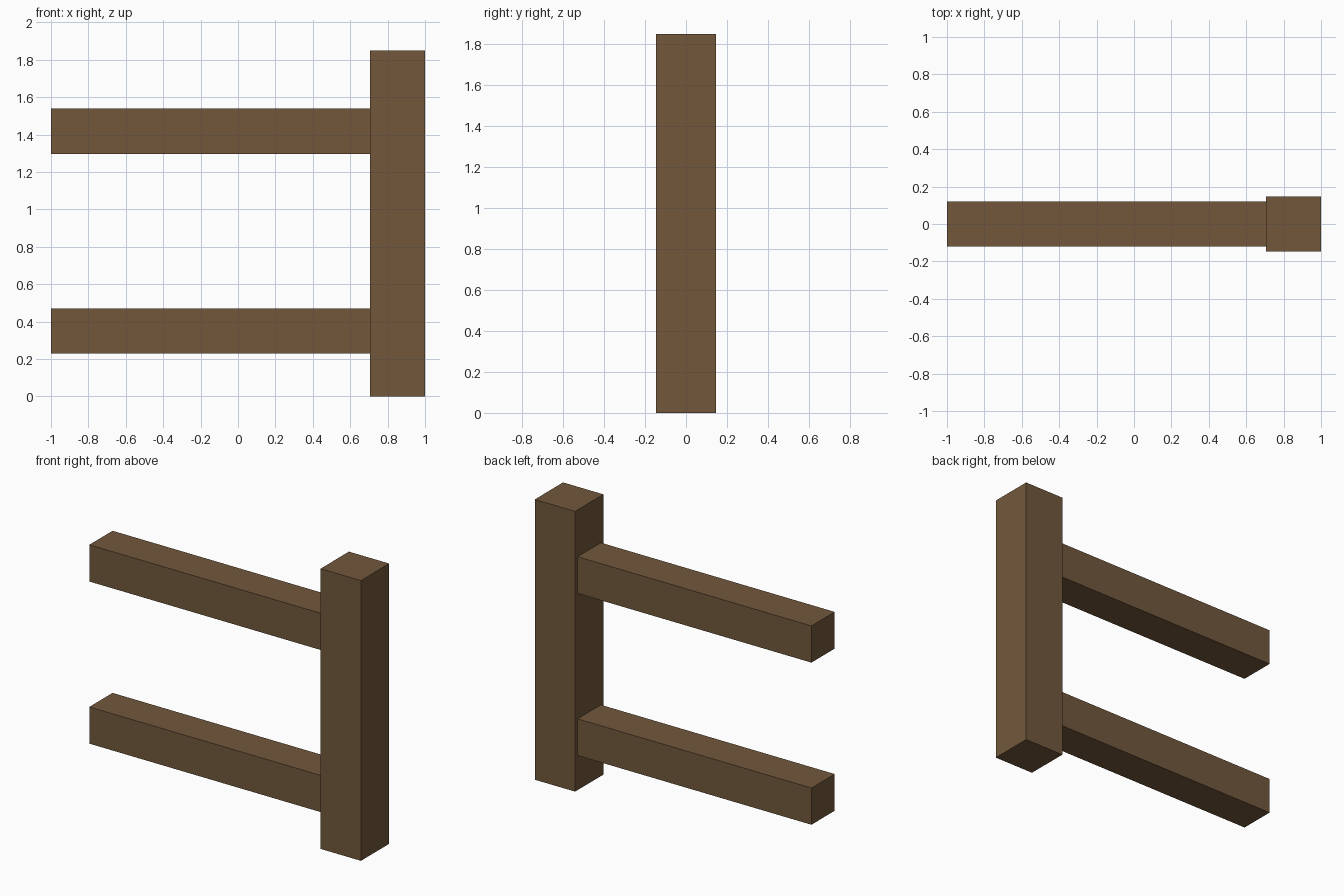
import bpy

if "Cube" in bpy.data.objects:
    bpy.data.objects.remove(bpy.data.objects["Cube"])

wood = bpy.data.materials.new("brown wood")
wood.diffuse_color = (0.168, 0.097, 0.045, 1)
wood.use_nodes = True
wood.node_tree.nodes["Principled BSDF"].inputs["Base Color"].default_value = wood.diffuse_color


def box(name, x, y, z):
    """Box spanning the (min, max) range on each axis."""
    centre = [(a + b) / 2 for a, b in (x, y, z)]
    bpy.ops.mesh.primitive_cube_add(size=1, location=centre)
    obj = bpy.context.object
    obj.name = name
    obj.scale = [b - a for a, b in (x, y, z)]
    bpy.ops.object.transform_apply(location=False, rotation=False, scale=True)
    obj.data.materials.append(wood)
    return obj


# Upright post at the right end
POST_W, RAIL_W = 0.294, 0.242
post_x = 1 - POST_W
box("post", (post_x, 1), (-POST_W / 2, POST_W / 2), (0, 1.848))

# Two horizontal rails butting against the post
for name, z in (("lower_rail", 0.349), ("upper_rail", 1.418)):
    box(name, (-1, post_x), (-RAIL_W / 2, RAIL_W / 2),
        (z - RAIL_W / 2, z + RAIL_W / 2))
